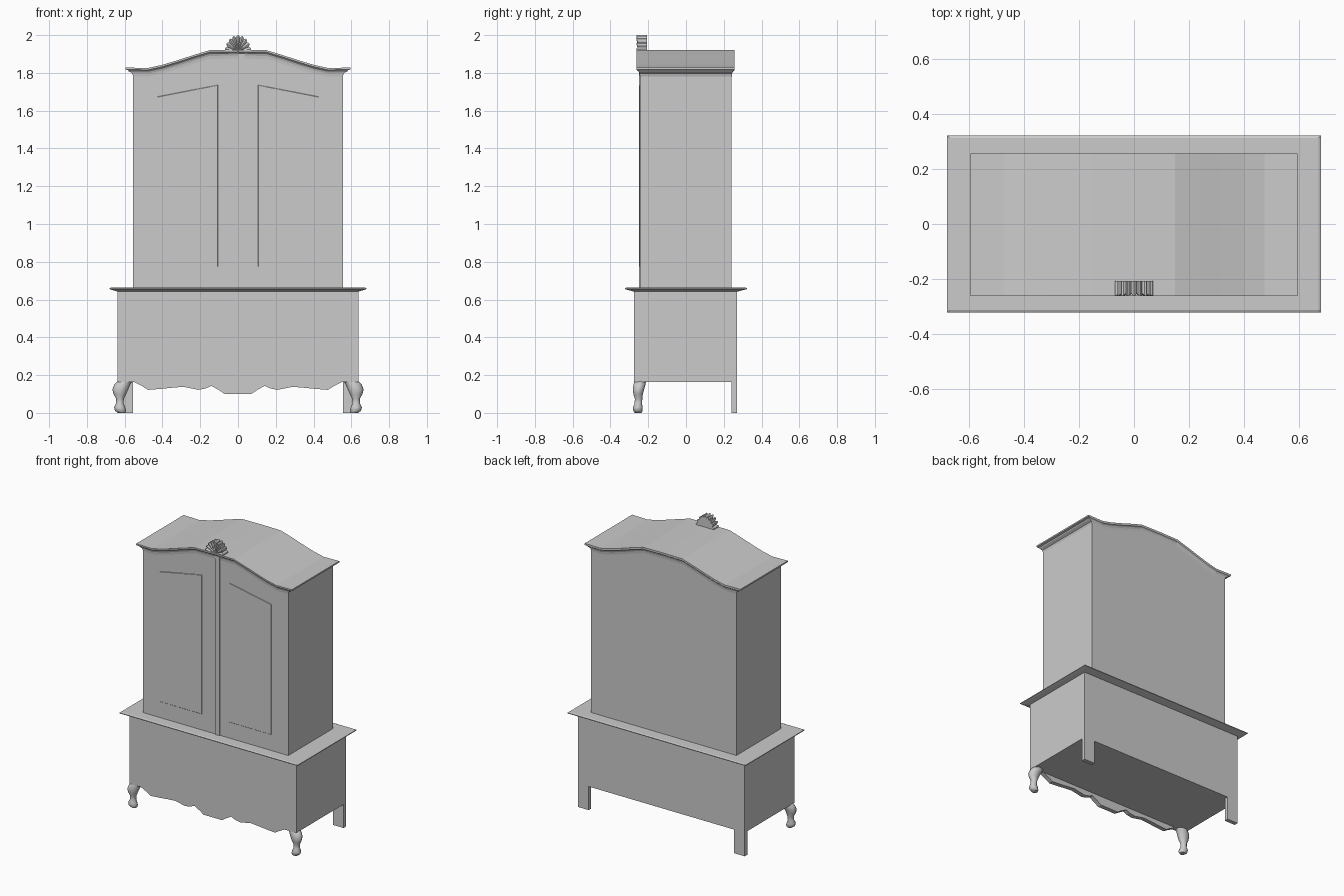
import bpy, math

if "Cube" in bpy.data.objects:
    bpy.data.objects.remove(bpy.data.objects["Cube"])


def make(name, verts, faces, smooth=False):
    me = bpy.data.meshes.new(name)
    me.from_pydata(verts, [], faces)
    me.update()
    ob = bpy.data.objects.new(name, me)
    bpy.context.collection.objects.link(ob)
    bpy.ops.object.select_all(action='DESELECT')
    ob.select_set(True)
    bpy.context.view_layer.objects.active = ob
    bpy.ops.object.mode_set(mode='EDIT')
    bpy.ops.mesh.select_all(action='SELECT')
    bpy.ops.mesh.normals_make_consistent(inside=False)
    bpy.ops.object.mode_set(mode='OBJECT')
    if smooth:
        bpy.ops.object.shade_smooth_by_angle(angle=math.radians(50))
    return ob


def loft(name, rings, smooth=False):
    n = len(rings[0])
    verts = [v for r in rings for v in r]
    faces = [tuple(range(n)), tuple(range(len(verts) - n, len(verts)))]
    for k in range(len(rings) - 1):
        for i in range(n):
            j = (i + 1) % n
            faces.append((k*n + i, k*n + j, k*n + n + j, k*n + n + i))
    return make(name, verts, faces, smooth)


def rect(hx, y0, y1, z):
    return [(-hx, y0, z), (hx, y0, z), (hx, y1, z), (-hx, y1, z)]


def prism(name, outline, y0, y1):
    # x-z outline extruded along y
    return loft(name, [[(x, y, z) for x, z in outline] for y in (y0, y1)])


def mirrored(half):
    return [(-x, z) for x, z in reversed(half) if x > 0] + half


# Lower chest
loft("lower_chest", [rect(.638, -.275, .27, .163), rect(.638, -.275, .27, .65)])

# Table ledge between the two cases
loft("ledge", [rect(.635, -.275, .272, .642), rect(.665, -.305, .302, .65),
               rect(.68, -.322, .322, .655), rect(.68, -.322, .322, .66),
               rect(.672, -.314, .314, .664)])

# Scalloped apron
scallop = [(.07, .1), (.1, .12), (.14, .143), (.17, .13), (.21, .122), (.29, .138),
           (.34, .134), (.41, .127), (.476, .122), (.51, .143), (.56, .168)]
prism("apron", mirrored(scallop), -.275, -.245)

# Back legs
for side, s in (("right", 1), ("left", -1)):
    prism(f"back_leg_{side}", [(s*.555, 0), (s*.638, 0), (s*.638, .165), (s*.555, .165)],
          .242, .27)

# Cabriole front legs: z, x inner, x outer, y front, y back
LEG = [(0, .597, .637, -.272, -.234), (.012, .592, .652, -.281, -.228),
       (.03, .597, .656, -.282, -.228), (.05, .606, .646, -.273, -.232),
       (.075, .604, .645, -.272, -.23), (.1, .592, .659, -.28, -.227),
       (.125, .581, .665, -.283, -.22), (.15, .57, .655, -.28, -.213),
       (.168, .558, .638, -.275, -.21)]
for side, s in (("right", 1), ("left", -1)):
    rings = []
    for z, x0, x1, y0, y1 in LEG:
        ring = []
        for i in range(10):
            a = math.tau * i / 10
            ring.append((s * ((x0 + x1)/2 + (x1 - x0)/2 * math.cos(a)),
                         (y0 + y1)/2 + (y1 - y0)/2 * math.sin(a), z))
        rings.append(ring)
    loft(f"front_leg_{side}", rings, True)


# Arched outline shared by the upper case, doors and cornice
def arch(hx, drop):
    half = [(0, 1.922), (.15, 1.92), (.24, 1.893), (.32, 1.867), (.4, 1.843),
            (.476, 1.826), (hx, 1.828)]
    return mirrored([(x, z - drop) for x, z in half])


def case(name, hx, drop, y0, y1):
    return prism(name, [(hx, .66), (-hx, .66)] + arch(hx, drop), y0, y1)


case("upper_case", .555, .02, -.236, .242)

# Cornice: stacked arched rings, capped by strips
LEVELS = [(.555, -.244, .242, .046), (.56, -.246, .244, .03), (.578, -.25, .248, .02),
          (.582, -.258, .255, .014), (.595, -.262, .256, .01), (.595, -.262, .256, 0)]
verts, faces = [], []
for hx, y0, y1, drop in LEVELS:
    pts = arch(hx, drop)
    verts += [(x, y0, z) for x, z in pts] + [(x, y1, z) for x, z in reversed(pts)]
m = len(arch(1, 0))
n = 2 * m
for k in range(len(LEVELS) - 1):
    for i in range(n):
        j = (i + 1) % n
        faces.append((k*n + i, k*n + j, k*n + n + j, k*n + n + i))
for base in (0, (len(LEVELS) - 1) * n):
    for i in range(m - 1):
        faces.append((base + i, base + i + 1, base + n - 2 - i, base + n - 1 - i))
make("cornice", verts, faces)

# Doors with shallow raised panels
half_arch = [(x, z) for x, z in arch(.555, .03) if x >= 0]
for side, s in (("right", 1), ("left", -1)):
    prism(f"door_{side}", [(s*x, z) for x, z in [(.555, .66), (0, .66)] + half_arch],
          -.243, -.235)

    def panel(inset, y):
        x0, x1, i = .105 + inset, .428 - inset, inset
        return [(s*x0, y, .773 + i), (s*x1, y, .773 + i),
                (s*x1, y, 1.675 - i), (s*x0, y, 1.737 - i)]
    loft(f"door_panel_{side}", [panel(0, -.242), panel(.003, -.245), panel(.008, -.245)])

# Closing strip between the doors
prism("closing_strip", [(0, .662), (.034, .662), (.034, 1.905), (0, 1.905)], -.25, -.24)

# Shell crest: fluted fan, ridges forward and valleys set back
LOBES = 9
front, back = [(0, -.25, 1.912)], [(0, -.207, 1.912)]
for i in range(LOBES * 4 + 1):
    a = math.pi * i / (LOBES * 4)
    bump = abs(math.sin(math.pi * i / 4))
    r = .85 + .15 * bump
    x, z = .07 * r * math.cos(a), 1.912 + .088 * r * math.sin(a)
    front.append((x, -.252 - .011 * bump, z))
    back.append((x, -.207, z))
n = len(front)
faces = [tuple(range(n, 2*n))]
faces += [(0, i, i + 1) for i in range(1, n - 1)]
faces += [(i, (i + 1) % n, n + (i + 1) % n, n + i) for i in range(n)]
make("shell_crest", front + back, faces)
